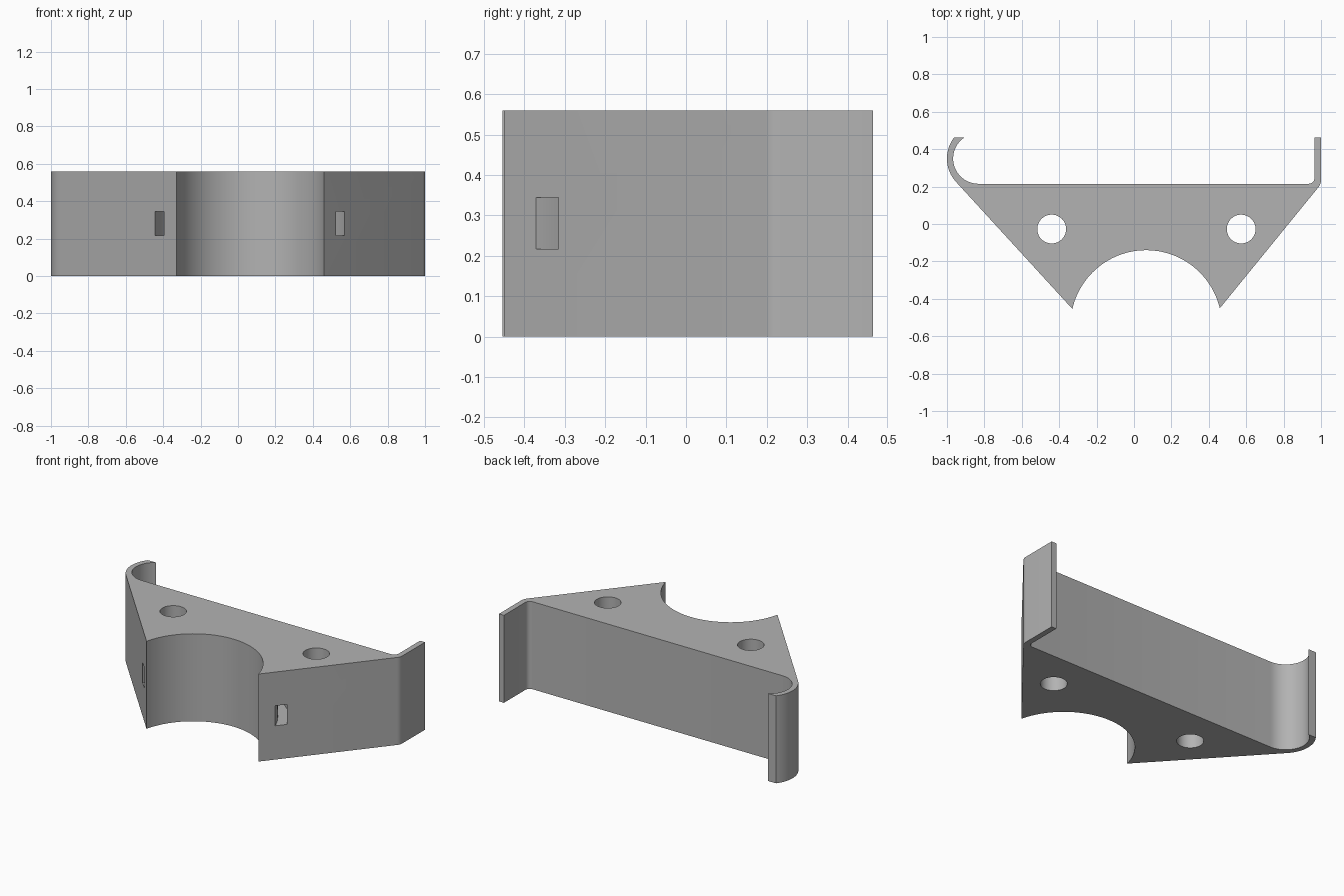
import bpy, bmesh
from math import sin, cos, radians

HEIGHT = 0.56
SADDLE = (0.065, -0.545)

old = bpy.data.objects.get("Cube")
if old:
    bpy.data.objects.remove(old, do_unlink=True)

grey = bpy.data.materials.new("plain_grey")
grey.use_nodes = True
colour = (0.45, 0.45, 0.45, 1)
grey.diffuse_color = colour
grey.node_tree.nodes["Principled BSDF"].inputs["Base Color"].default_value = colour


def arc(centre, radius, start, end, steps):
    """Points along an arc, angles in degrees."""
    angles = [radians(start + (end - start) * i / steps) for i in range(steps + 1)]
    return [(centre[0] + radius * cos(a), centre[1] + radius * sin(a)) for a in angles]


def prism(name, outline, bottom, top):
    """Extrude a flat outline upwards into a solid."""
    bm = bmesh.new()
    face = bm.faces.new([bm.verts.new((x, y, bottom)) for x, y in outline])
    result = bmesh.ops.extrude_face_region(bm, geom=[face])
    raised = [g for g in result["geom"] if isinstance(g, bmesh.types.BMVert)]
    bmesh.ops.translate(bm, verts=raised, vec=(0, 0, top - bottom))
    bmesh.ops.recalc_face_normals(bm, faces=bm.faces)
    mesh = bpy.data.meshes.new(name)
    bm.to_mesh(mesh)
    bm.free()
    mesh.materials.append(grey)
    obj = bpy.data.objects.new(name, mesh)
    bpy.context.collection.objects.link(obj)
    return obj


# Bracket outline: saddle, straight right clip, back face, curled left clip
outline = arc(SADDLE, 0.405, 167, 13.5, 48)
outline += arc((0.94, 0.235), 0.06, -38, 0, 6)
outline += [(1.0, 0.463), (0.965, 0.463)]
outline += arc((0.935, 0.245), 0.03, 0, -90, 6)
outline += arc((-0.832, 0.35), 0.135, 270, 123, 24)
outline += arc((-0.815, 0.35), 0.185, 142.5, 222, 16)
bracket = prism("bracket", outline, 0, HEIGHT)

# Two vertical screw holes and a curved strap channel around the saddle
cutters = [prism("screw_hole_cutter", arc((x, -0.027), 0.077, 0, 352.5, 47),
                 -0.1, HEIGHT + 0.1) for x in (-0.44, 0.573)]
channel = arc(SADDLE, 0.554, -8, 188, 64) + arc(SADDLE, 0.49, 188, -8, 64)
cutters.append(prism("strap_channel_cutter", channel, 0.216, 0.344))

bpy.ops.object.select_all(action="DESELECT")
bpy.context.view_layer.objects.active = bracket
bracket.select_set(True)
for cutter in cutters:
    cutter.hide_render = True
    cut = bracket.modifiers.new(cutter.name, "BOOLEAN")
    cut.operation = "DIFFERENCE"
    cut.solver = "EXACT"
    cut.object = cutter
    bpy.ops.object.modifier_apply(modifier=cut.name)
    bpy.data.objects.remove(cutter, do_unlink=True)

bpy.ops.object.shade_smooth_by_angle(angle=radians(30))
